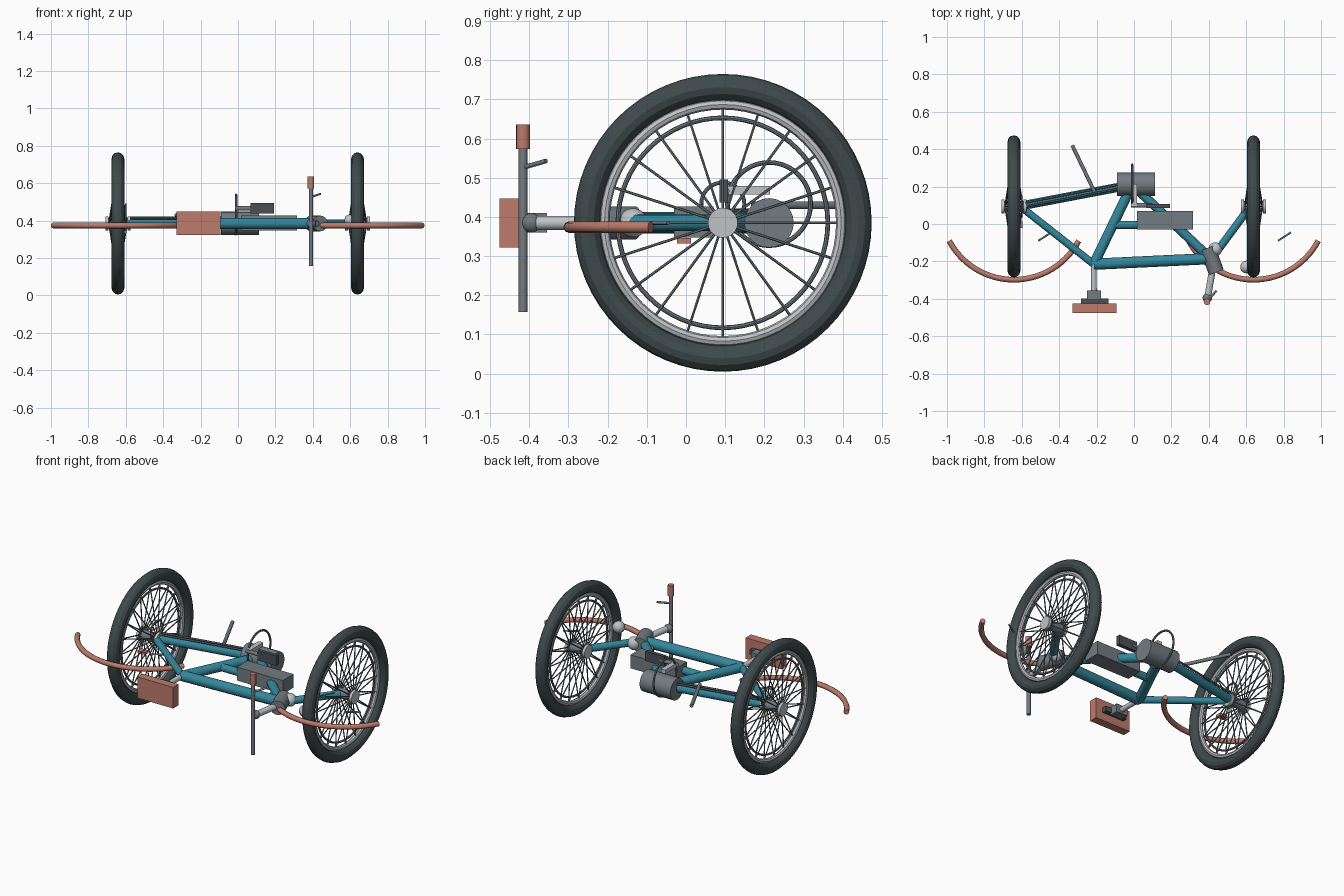
import bpy, math
from mathutils import Vector

if "Cube" in bpy.data.objects:
    bpy.data.objects.remove(bpy.data.objects["Cube"], do_unlink=True)

MID = 0.385    # height of the frame plane
AXLE_Y = 0.094


def material(name, rgb):
    m = bpy.data.materials.new(name)
    m.use_nodes = True
    colour = (*rgb, 1)
    m.diffuse_color = colour
    for node in m.node_tree.nodes:
        if node.type == 'BSDF_PRINCIPLED':
            node.inputs["Base Color"].default_value = colour
    return m


teal = material("teal paint", (0.035, 0.24, 0.33))
rubber = material("dark rubber", (0.05, 0.068, 0.072))
steel = material("grey steel", (0.17, 0.2, 0.22))
silver = material("light silver", (0.52, 0.55, 0.57))
dark = material("charcoal", (0.07, 0.08, 0.09))
red = material("dusty red", (0.5, 0.2, 0.15))


def finish(name, mat, smooth=False):
    ob = bpy.context.object
    ob.name = name
    ob.data.materials.append(mat)
    if smooth:
        bpy.ops.object.shade_smooth_by_angle(angle=math.radians(25))
    return ob


def tube(name, a, b, r, mat, sides=12):
    a, b = Vector(a), Vector(b)
    d = b - a
    bpy.ops.mesh.primitive_cylinder_add(
        vertices=sides, radius=r, depth=d.length, location=(a + b) / 2,
        rotation=d.to_track_quat('Z', 'Y').to_euler())
    return finish(name, mat, True)


def flat_tube(name, a, b, r, mat, z=MID):
    return tube(name, (*a, z), (*b, z), r, mat, 16)


def box(name, centre, size, mat):
    bpy.ops.mesh.primitive_cube_add(size=1, location=centre)
    bpy.context.object.scale = size
    bpy.ops.object.transform_apply(location=False, rotation=False, scale=True)
    return finish(name, mat)


def ring(name, centre, major, minor, mat, sides=8, segments=64):
    bpy.ops.mesh.primitive_torus_add(
        major_radius=major, minor_radius=minor, major_segments=segments,
        minor_segments=sides, location=centre, rotation=(0, math.pi / 2, 0))
    return finish(name, mat, True)


def ball(name, centre, r, mat):
    bpy.ops.mesh.primitive_uv_sphere_add(segments=20, ring_count=12, radius=r, location=centre)
    return finish(name, mat, True)


def wheel(label, x):
    c = Vector((x, AXLE_Y, MID))
    ring(label + "_tire", c, 0.346, 0.034, rubber, 12)
    ring(label + "_rim", c, 0.302, 0.013, silver)
    ring(label + "_inner_rim", c, 0.268, 0.006, steel)
    across = Vector((1, 0, 0))
    tube(label + "_hub", c - across * 0.065, c + across * 0.065, 0.028, steel, 20)
    for s in (-1, 1):
        tube(label + "_hub_flange", c + across * s * 0.05, c + across * s * 0.066, 0.038, silver, 24)
        for i in range(20):
            t = math.tau * i / 20
            out = Vector((0, math.cos(t), math.sin(t)))
            tube(label + "_spoke", c + out * 0.025 + across * s * 0.045, c + out * 0.3, 0.0035, steel, 6)


def fender(label, x):
    cu = bpy.data.curves.new(label + "_fender", 'CURVE')
    cu.dimensions = '3D'
    cu.bevel_depth = 0.015
    cu.bevel_resolution = 2
    cu.use_fill_caps = True
    spline = cu.splines.new('POLY')
    n = 28
    spline.points.add(n)
    for i, p in enumerate(spline.points):
        t = math.radians(208 + 124 * i / n)
        p.co = (x + 0.392 * math.cos(t), AXLE_Y + 0.392 * math.sin(t), 0.374, 1)
    ob = bpy.data.objects.new(label + "_fender", cu)
    bpy.context.collection.objects.link(ob)
    cu.materials.append(red)
    flat_tube(label + "_fender_stay", (x + 0.13, -0.09), (x + 0.2, -0.045), 0.005, steel)


for label, x in (("rear", -0.642), ("front", 0.639)):
    wheel(label, x)
    fender(label, x)

# Frame tubes
rear, seat, crank, head = (-0.61, 0.096), (-0.215, -0.215), (-0.01, 0.21), (0.41, -0.185)
flat_tube("chain_stay", rear, crank, 0.024, teal)
flat_tube("seat_stay", rear, seat, 0.02, teal)
flat_tube("seat_tube", seat, crank, 0.027, teal)
flat_tube("top_tube", seat, head, 0.03, teal)
flat_tube("down_tube", crank, head, 0.025, teal)
flat_tube("battery_mount", (-0.11, -0.005), (0.04, -0.005), 0.022, teal)
flat_tube("fork", (0.43, -0.165), (0.62, 0.092), 0.021, teal)

# Drive unit, crank and chain
tube("motor", (-0.09, 0.212, MID), (0.112, 0.212, MID), 0.063, steel, 24)
box("battery", (0.165, 0.02, 0.387), (0.3, 0.1, 0.08), steel)
ring("chainring", (-0.01, 0.212, 0.433), 0.106, 0.006, steel)
ring("rear_cog", (-0.6, AXLE_Y, 0.433), 0.055, 0.005, steel, 8, 32)
box("crank_arm", (0, 0.155, 0.468), (0.03, 0.12, 0.022), silver)
tube("pedal_axle", (-0.015, 0.1, 0.466), (0.1, 0.1, 0.466), 0.011, steel)
box("pedal", (0.13, 0.096, 0.466), (0.125, 0.022, 0.058), dark)
for side in (-0.011, 0.011):
    flat_tube("chain_run", (-0.58, AXLE_Y + 0.01 + side), (-0.04, 0.208 + side), 0.006, dark, 0.415)
flat_tube("kickstand", (-0.33, 0.42), (-0.21, 0.17), 0.01, steel, 0.43)
box("rear_reflector", (-0.62, -0.005, 0.339), (0.05, 0.035, 0.014), red)

# Saddle
flat_tube("seat_post", seat, (-0.214, -0.37), 0.015, silver)
box("seat_clamp", (-0.214, -0.38, MID), (0.075, 0.05, 0.05), steel)
box("saddle_rail", (-0.21, -0.412, MID), (0.145, 0.028, 0.03), dark)
box("saddle", (-0.21, -0.451, MID), (0.235, 0.05, 0.125), red)

# Steering
flat_tube("head_tube", (0.393, -0.128), (0.44, -0.258), 0.042, steel)
ball("fork_crown", (0.435, -0.135, MID), 0.037, silver)
flat_tube("stem", (0.418, -0.25), (0.392, -0.405), 0.018, silver)
ball("stem_clamp", (0.392, -0.395, MID), 0.025, steel)
tube("handlebar", (0.39, -0.416, 0.157), (0.39, -0.416, 0.6), 0.0115, steel, 16)
tube("grip", (0.39, -0.416, 0.573), (0.39, -0.416, 0.636), 0.0175, red, 16)
tube("brake_lever", (0.395, -0.41, 0.528), (0.44, -0.357, 0.543), 0.006, steel)
ball("headlamp", (0.602, -0.23, 0.4), 0.034, silver)
